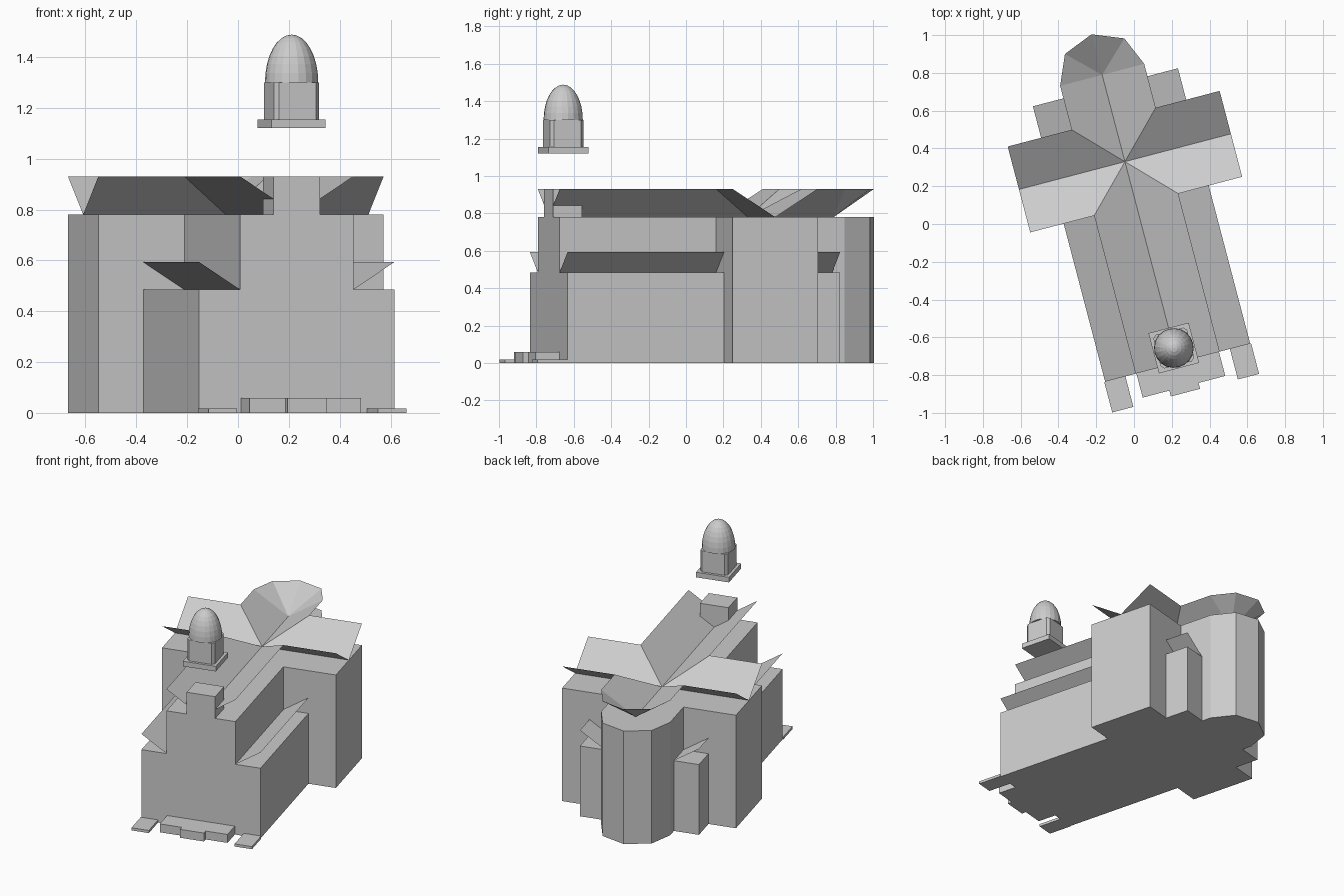
import bpy, bmesh
from math import sin, cos, pi, radians
from mathutils import Matrix

if "Cube" in bpy.data.objects:
    bpy.data.objects.remove(bpy.data.objects["Cube"])

# Plan frame: u across, v towards the apse, origin at the crossing
FRAME = Matrix.Translation((-0.048, 0.33, 0)) @ Matrix.Rotation(radians(14.7), 4, 'Z')
NAVE, AISLE, TRANS, ARM = 0.23, 0.397, 0.235, 0.58
FRONT, APSE = -1.10, 0.475
WALL, EAVE = 0.78, 0.93


def finish(name, bm, solid=True):
    if solid:
        bmesh.ops.recalc_face_normals(bm, faces=bm.faces)
    me = bpy.data.meshes.new(name)
    bm.to_mesh(me)
    bm.free()
    ob = bpy.data.objects.new(name, me)
    ob.matrix_world = FRAME
    bpy.context.collection.objects.link(ob)
    return ob


def prism(name, outline, z0, z1):
    bm = bmesh.new()
    face = bm.faces.new([bm.verts.new((u, v, z0)) for u, v in outline])
    top = bmesh.ops.extrude_face_region(bm, geom=[face])["geom"]
    moved = [g for g in top if isinstance(g, bmesh.types.BMVert)]
    bmesh.ops.translate(bm, verts=moved, vec=(0, 0, z1 - z0))
    if not any(all(abs(w.co.z - z0) < 1e-6 for w in f.verts) for f in bm.faces):
        bm.faces.new([w for w in bm.verts if abs(w.co.z - z0) < 1e-6])
    return finish(name, bm)


def box(name, u0, u1, v0, v1, z0, z1):
    return prism(name, [(u0, v0), (u1, v0), (u1, v1), (u0, v1)], z0, z1)


def sheets(name, polys):
    bm = bmesh.new()
    for p in polys:
        bm.faces.new([bm.verts.new(c) for c in p])
    bmesh.ops.remove_doubles(bm, verts=bm.verts, dist=1e-5)
    return finish(name, bm, False)


# Cross-shaped main walls with half-octagon apse
arc = [(NAVE * cos(i * pi / 4), APSE + 0.222 * sin(i * pi / 4)) for i in range(5)]
right = [(NAVE, FRONT), (NAVE, -TRANS), (ARM, -TRANS), (ARM, TRANS), (NAVE, TRANS)]
left = [(-u, v) for u, v in reversed(right)]
prism("main_walls", right + arc + left, 0, WALL)

# Valley roof over the four arms, fan over the apse
roof = []
for s in (-1, 1):
    for end in (FRONT, APSE):
        t = TRANS if end > 0 else -TRANS
        roof.append([(0, 0, WALL), (0, end, WALL), (s * NAVE, end, EAVE), (s * NAVE, t, EAVE)])
        roof.append([(0, 0, WALL), (s * ARM, 0, WALL), (s * ARM, t, EAVE), (s * NAVE, t, EAVE)])
for a, b in zip(arc, arc[1:]):
    roof.append([(0, APSE, WALL), (*a, EAVE), (*b, EAVE)])
sheets("main_roof", roof)

# Side aisles and rear chapels with single sloped roofs, plus side steps
for s, side in ((-1, "left"), (1, "right")):
    a, b = sorted((s * NAVE, s * AISLE))
    for part, v0, v1 in (("aisle", FRONT, -TRANS), ("chapel", TRANS, 0.407)):
        box(f"{side}_{part}_walls", a, b, v0, v1, 0, 0.485)
        sheets(f"{side}_{part}_roof", [[(s * NAVE, v0, 0.485), (s * NAVE, v1, 0.485),
                                        (s * AISLE, v1, 0.593), (s * AISLE, v0, 0.593)]])
    a, b = sorted((s * 0.286, s * 0.402))
    box(f"{side}_door_step", a, b, -1.267, FRONT, 0, 0.018)

# Stepped front porch
prism("front_steps", [(-0.226, FRONT), (-0.226, -1.232), (-0.08, -1.232), (-0.08, -1.264),
                      (0.08, -1.264), (0.08, -1.232), (0.226, -1.232), (0.226, FRONT)], 0, 0.058)

# Tower stub in the facade, then the raised lantern
box("tower_base", -0.095, 0.095, FRONT, -0.94, WALL, EAVE)
TV = -1.02
box("lantern_slab", -0.11, 0.11, TV - 0.11, TV + 0.11, 1.12, 1.155)
h, w = 0.092, 0.075
prism("lantern_drum", [(x, TV + y) for x, y in (
    (-w, -h), (w, -h), (h, -w), (h, w), (w, h), (-w, h), (-h, w), (-h, -w))], 1.155, 1.30)

# Tall half-ellipsoid dome
bm = bmesh.new()
bmesh.ops.create_uvsphere(bm, u_segments=20, v_segments=16, radius=1)
bmesh.ops.bisect_plane(bm, geom=bm.verts[:] + bm.edges[:] + bm.faces[:], dist=1e-4,
                       plane_co=(0, 0, 0), plane_no=(0, 0, 1), clear_inner=True)
bmesh.ops.holes_fill(bm, edges=[e for e in bm.edges if e.is_boundary])
bmesh.ops.transform(bm, verts=bm.verts, matrix=Matrix.Translation((0, TV, 1.30))
                    @ Matrix.Diagonal((0.105, 0.105, 0.188, 1)))
finish("lantern_dome", bm)
